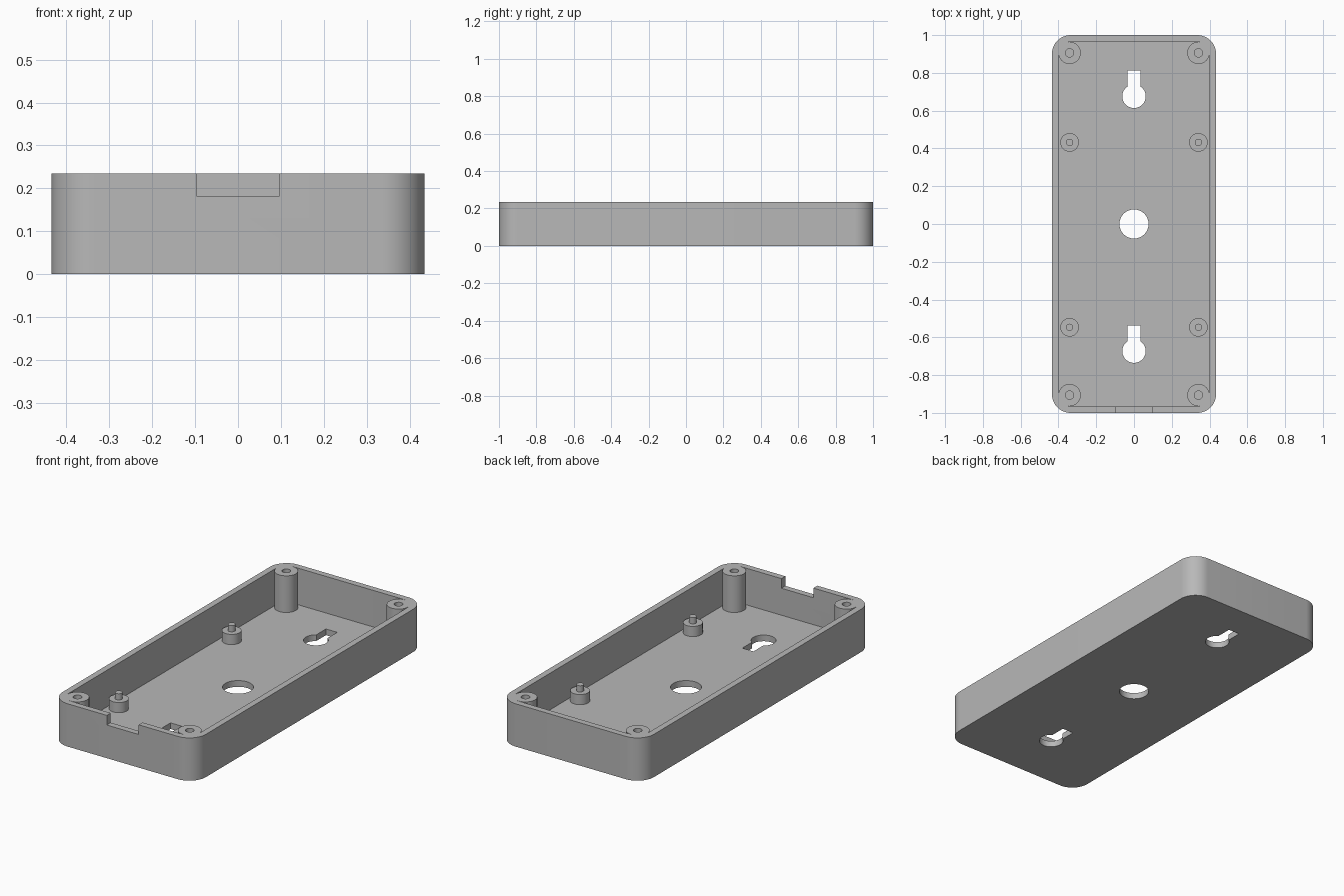
import bpy, bmesh
from math import sin, cos, pi, radians, asin, tau

if "Cube" in bpy.data.objects:
    bpy.data.objects.remove(bpy.data.objects["Cube"], do_unlink=True)

HX, HY, HEIGHT = 0.435, 1.0, 0.235      # outer half sizes and height
WALL = 0.034                            # wall and floor thickness

grey = bpy.data.materials.new("grey plastic")
grey.use_nodes = True
colour = (0.48, 0.48, 0.48, 1)
grey.diffuse_color = colour
grey.node_tree.nodes["Principled BSDF"].inputs["Base Color"].default_value = colour


def add_object(name, bm):
    bmesh.ops.recalc_face_normals(bm, faces=bm.faces)
    mesh = bpy.data.meshes.new(name)
    bm.to_mesh(mesh)
    bm.free()
    mesh.materials.append(grey)
    ob = bpy.data.objects.new(name, mesh)
    bpy.context.collection.objects.link(ob)
    return ob


def arc(cx, cy, r, start, end, steps):
    return [(cx + r * cos(start + (end - start) * i / steps),
             cy + r * sin(start + (end - start) * i / steps)) for i in range(steps + 1)]


def rounded_rect(hx, hy, r):
    pts = []
    for k, (sx, sy) in enumerate([(1, 1), (-1, 1), (-1, -1), (1, -1)]):
        pts += arc(sx * (hx - r), sy * (hy - r), r, k * pi / 2, (k + 1) * pi / 2, 12)
    return pts


def prism(name, outline, z0, z1):
    bm = bmesh.new()
    base = bm.faces.new([bm.verts.new((x, y, z0)) for x, y in outline])
    top = bmesh.ops.extrude_face_region(bm, geom=[base])["geom"]
    moved = [v for v in top if isinstance(v, bmesh.types.BMVert)]
    bmesh.ops.translate(bm, verts=moved, vec=(0, 0, z1 - z0))
    return add_object(name, bm)


def lathe(name, profile, x, y):
    bm = bmesh.new()
    verts = [bm.verts.new((r, 0, z)) for r, z in profile]
    edges = [bm.edges.new(pair) for pair in zip(verts, verts[1:])]
    bmesh.ops.spin(bm, geom=verts + edges, cent=(0, 0, 0), axis=(0, 0, 1),
                   angle=tau, steps=40, use_duplicate=False)
    bmesh.ops.remove_doubles(bm, verts=bm.verts, dist=0.0001)
    ob = add_object(name, bm)
    ob.location = (x, y, 0)
    return ob


def cut(ob, cutter):
    mod = ob.modifiers.new("cut", "BOOLEAN")
    mod.operation, mod.solver, mod.object = "DIFFERENCE", "EXACT", cutter
    bpy.context.view_layer.update()
    graph = bpy.context.evaluated_depsgraph_get()
    mesh = bpy.data.meshes.new_from_object(ob.evaluated_get(graph))
    ob.modifiers.clear()
    ob.data = mesh
    bpy.data.objects.remove(cutter, do_unlink=True)


# Open tray with rounded corners
tray = prism("tray", rounded_rect(HX, HY, 0.1), 0, HEIGHT)
cut(tray, prism("cavity", rounded_rect(HX - WALL, HY - WALL, 0.066), WALL, 0.5))

# Cable notch in the front wall
cut(tray, prism("notch", [(-0.097, -1.1), (0.097, -1.1), (0.097, -0.94), (-0.097, -0.94)],
                0.182, 0.5))

# Round hole in the middle of the floor
cut(tray, prism("centre_hole", arc(0, 0, 0.077, 0, tau, 48)[:-1], -0.1, 0.1))

# Keyhole hangers
slot, radius = 0.034, 0.062
spread = asin(slot / radius)
for y in (0.676, -0.673):
    outline = arc(0, y, radius, pi / 2 + spread, tau + pi / 2 - spread, 40)
    outline += [(slot, y + 0.136), (-slot, y + 0.136)]
    cut(tray, prism("keyhole", outline, -0.1, 0.1))

# Corner screw posts and circuit board standoffs with locating pins
inside = WALL - 0.01
post = [(0, inside), (0.059, inside), (0.059, HEIGHT), (0.022, HEIGHT), (0.022, 0.05), (0, 0.05)]
standoff = [(0, inside), (0.049, inside), (0.049, 0.09), (0.019, 0.09), (0.019, 0.124), (0, 0.124)]
parts = [tray]
for side, sx in (("left", 1), ("right", -1)):
    for end, post_y, standoff_y in (("back", 0.906, 0.432), ("front", -0.906, -0.547)):
        parts.append(lathe(f"{end}_{side}_screw_post", post, sx * 0.341, post_y))
        parts.append(lathe(f"{end}_{side}_standoff", standoff, sx * 0.341, standoff_y))

# Smooth round walls, sharp edges
for ob in parts:
    ob.data.shade_smooth()
    ob.data.set_sharp_from_angle(angle=radians(30))
